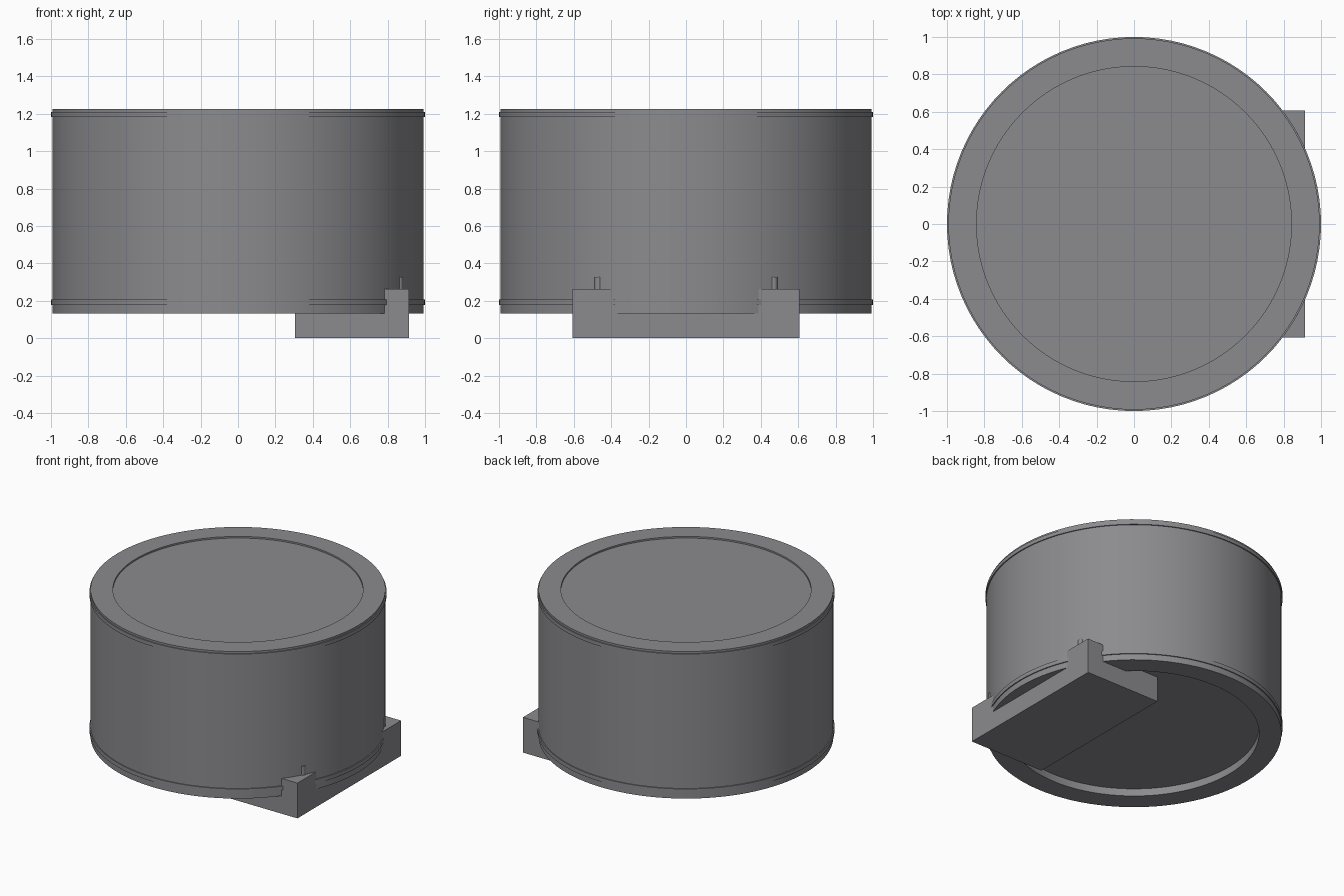
import bpy, bmesh, math

if "Cube" in bpy.data.objects:
    bpy.data.objects.remove(bpy.data.objects["Cube"])

SEG = 96
grey = bpy.data.materials.new("dark_grey")
grey.diffuse_color = (0.26, 0.26, 0.275, 1)
grey.use_nodes = True
grey.node_tree.nodes["Principled BSDF"].inputs["Base Color"].default_value = grey.diffuse_color


def finish(ob):
    """Dark grey, smooth with sharp edges kept."""
    ob.data.materials.clear()
    ob.data.materials.append(grey)
    bpy.ops.object.select_all(action='DESELECT')
    ob.select_set(True)
    bpy.context.view_layer.objects.active = ob
    bpy.ops.object.shade_smooth_by_angle(angle=math.radians(30))


def lathe(name, profile):
    """Closed solid from (radius, z) points that start and end on the axis."""
    bm = bmesh.new()
    vs = [bm.verts.new((r, 0, z)) for r, z in profile]
    edges = [bm.edges.new(p) for p in zip(vs, vs[1:])]
    bmesh.ops.spin(bm, geom=vs + edges, cent=(0, 0, 0), axis=(0, 0, 1),
                   angle=2 * math.pi, steps=SEG)
    bmesh.ops.remove_doubles(bm, verts=bm.verts, dist=1e-5)
    bmesh.ops.recalc_face_normals(bm, faces=bm.faces)
    me = bpy.data.meshes.new(name)
    bm.to_mesh(me)
    bm.free()
    ob = bpy.data.objects.new(name, me)
    bpy.context.collection.objects.link(ob)
    return ob


# Drum: recessed ends and a thin raised hoop near each end
R, HOOP, INNER = 0.9925, 1.0, 0.842
BOTTOM, TOP = 0.133, 1.225
drum = lathe("drum", [
    (0, 0.188), (INNER, 0.188), (INNER, BOTTOM), (R, BOTTOM),
    (R, 0.178), (HOOP, 0.178), (HOOP, 0.208), (R, 0.208),
    (R, 1.182), (HOOP, 1.182), (HOOP, 1.21), (R, 1.21),
    (R, TOP), (INNER, TOP), (INNER, TOP - 0.012), (0, TOP - 0.012)])
finish(drum)

# Cradle block under the drum, hollowed to the drum's shape
bpy.ops.mesh.primitive_cube_add(size=1, location=(0.609, 0, 0.131))
cradle = bpy.context.object
cradle.name = "cradle"
cradle.scale = (0.61, 1.216, 0.262)
bpy.ops.object.transform_apply(location=True, rotation=False, scale=True)
mod = cradle.modifiers.new("drum_seat", 'BOOLEAN')
mod.operation = 'DIFFERENCE'
mod.solver = 'EXACT'
mod.object = drum
bpy.ops.object.modifier_apply(modifier=mod.name)
finish(cradle)

# Locating pins on the two cradle posts, partly sunk into the drum
for label, s in (("front", -1), ("back", 1)):
    bpy.ops.mesh.primitive_cylinder_add(vertices=24, radius=0.02, depth=0.085,
                                        location=(0.861, 0.469 * s, 0.2855))
    pin = bpy.context.object
    pin.name = label + "_pin"
    finish(pin)
